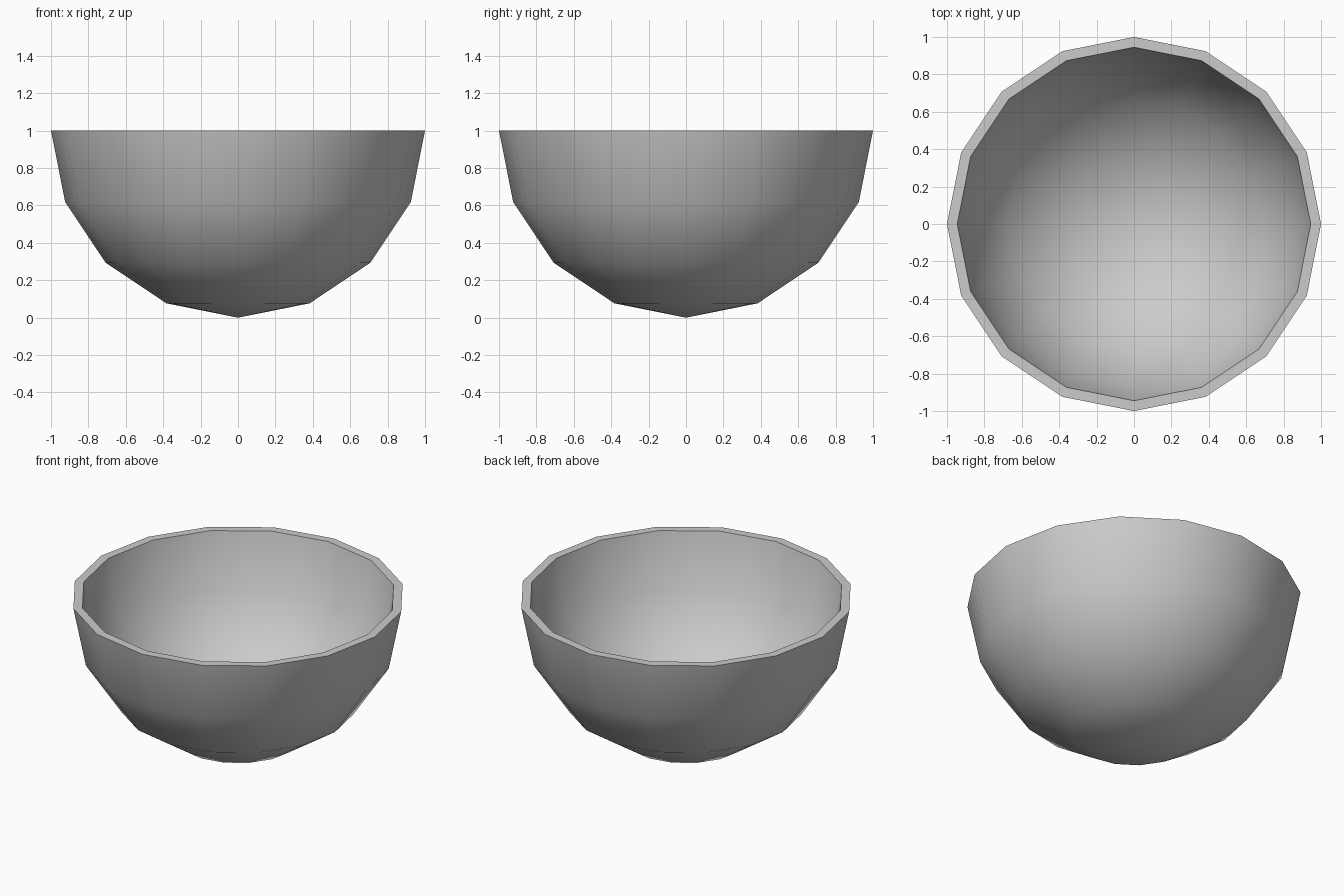
import bpy, bmesh
from math import sin, cos, pi, radians

if "Cube" in bpy.data.objects:
    bpy.data.objects.remove(bpy.data.objects["Cube"], do_unlink=True)

SIDES, RINGS = 16, 4
INNER = 0.945

grey = bpy.data.materials.new("plain grey")
grey.use_nodes = True
colour = (0.6, 0.6, 0.6, 1)
grey.diffuse_color = colour
grey.node_tree.nodes["Principled BSDF"].inputs["Base Color"].default_value = colour


def half_dome(bm, radius):
    """Rings of a half sphere hanging below z = 1, from the pole to the rim."""
    pole = bm.verts.new((0, 0, 1 - radius))
    rings = []
    for i in range(1, RINGS + 1):
        a = i * pi / 2 / RINGS
        rings.append([bm.verts.new((radius * sin(a) * cos(2 * pi * j / SIDES),
                                    radius * sin(a) * sin(2 * pi * j / SIDES),
                                    1 - radius * cos(a))) for j in range(SIDES)])
    for j in range(SIDES):
        k = (j + 1) % SIDES
        bm.faces.new((pole, rings[0][k], rings[0][j]))
        for low, high in zip(rings, rings[1:]):
            bm.faces.new((low[j], low[k], high[k], high[j]))
    return rings[-1]


# Bowl: outer shell, inner shell and the flat rim between them
bm = bmesh.new()
outer = half_dome(bm, 1)
inner = half_dome(bm, INNER)
for j in range(SIDES):
    k = (j + 1) % SIDES
    bm.faces.new((outer[j], outer[k], inner[k], inner[j]))
bmesh.ops.recalc_face_normals(bm, faces=bm.faces)
mesh = bpy.data.meshes.new("bowl")
bm.to_mesh(mesh)
bm.free()
mesh.materials.append(grey)
bowl = bpy.data.objects.new("bowl", mesh)
bpy.context.collection.objects.link(bowl)

# Smooth walls with a crisp rim
bpy.ops.object.select_all(action="DESELECT")
bowl.select_set(True)
bpy.context.view_layer.objects.active = bowl
bpy.ops.object.shade_smooth_by_angle(angle=radians(30))
